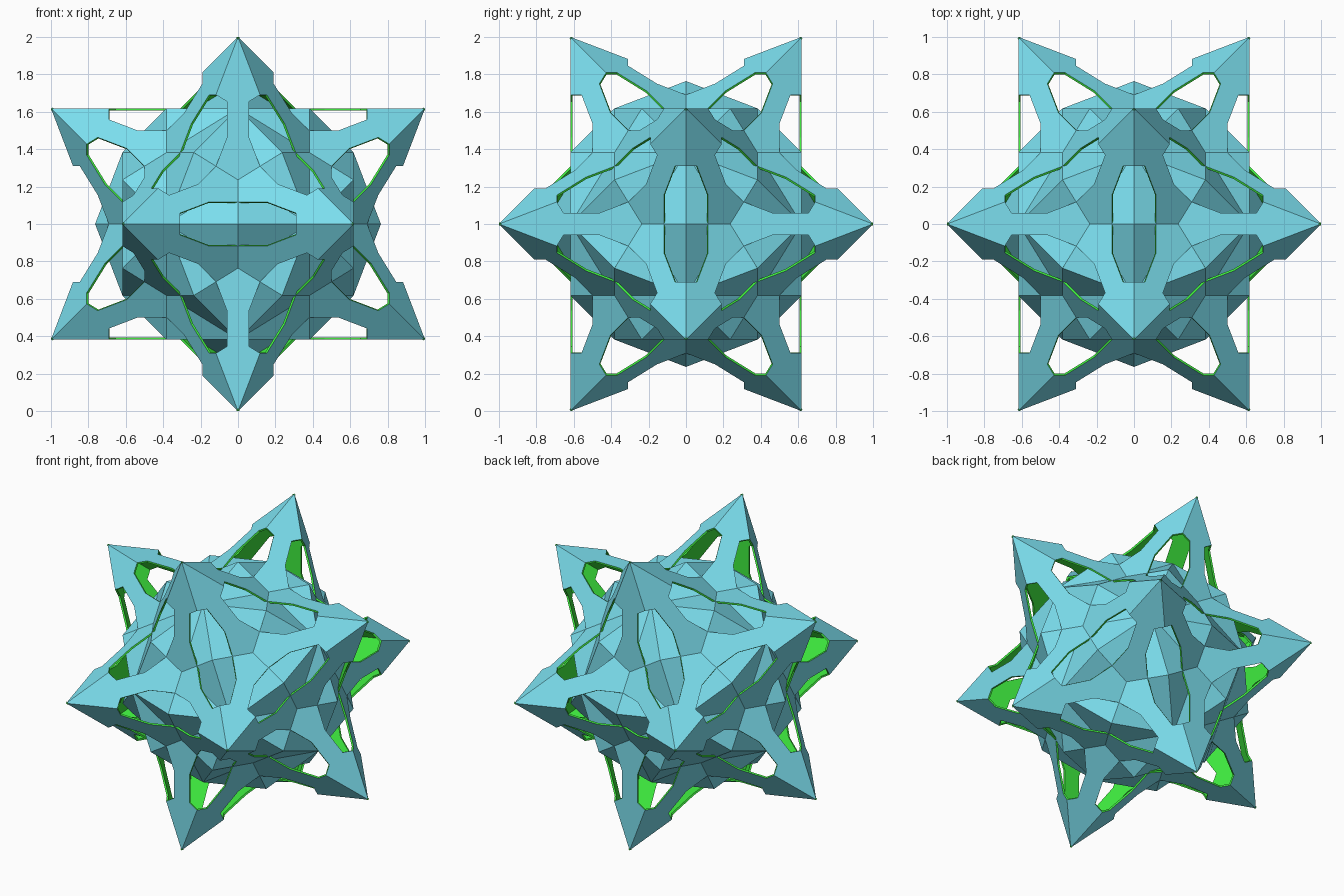
import bpy, bmesh
from mathutils import Vector

if "Cube" in bpy.data.objects:
    bpy.data.objects.remove(bpy.data.objects["Cube"])

G = (5 ** 0.5 - 1) / 2          # 0.618
THICK = 0.012


def material(name, colour):
    m = bpy.data.materials.new(name)
    m.diffuse_color = colour
    m.use_nodes = True
    m.node_tree.nodes["Principled BSDF"].inputs["Base Color"].default_value = m.diffuse_color
    return m


blue = material("outer_blue", (0.20, 0.74, 0.86, 1))
green = material("inner_green", (0.05, 0.85, 0.05, 1))


def cycle(points):
    """All three cyclic axis permutations of the points."""
    return [Vector((p[i], p[(i + 1) % 3], p[(i + 2) % 3])) for p in points for i in range(3)]


S = (-1, 1)
# 12 spike tips and the 30 two-fold plate directions
tips = cycle([(0, a * G, b) for a in S for b in S])
normals = cycle([(0, 0, s) for s in S])
normals += cycle([(a * 0.5, b * G / 2, c * (1 + G) / 2) for a in S for b in S for c in S])

# Rhombic plate outline: one quarter, with a notch in its edge
quarter = [(1, 0), (0.691, 0.118), (0.6545, 0.059), (0.4635, 0.059),
           (0.309, 0.118), (0.382, 0.236), (0, 0.382)]
upper = quarter + [(-u, w) for u, w in reversed(quarter[:-1])]
outline = upper + [(u, -w) for u, w in reversed(upper[1:-1])]

# Thirty interpenetrating plates make the hollow star
bm = bmesh.new()
for n in normals:
    tip = next(t for t in tips if abs(n.dot(t) - G) < 1e-3)
    u_dir = tip - G * n
    w_dir = n.cross(u_dir)
    base = G * n + Vector((0, 0, 1))
    outer = [bm.verts.new(base + u * u_dir + w * w_dir) for u, w in outline]
    inner = [bm.verts.new(v.co - THICK * n) for v in outer]
    bm.faces.new(outer).material_index = 0
    bm.faces.new(inner[::-1]).material_index = 1
    k = len(outer)
    for i in range(k):
        j = (i + 1) % k
        bm.faces.new((outer[i], inner[i], inner[j], outer[j])).material_index = 1

mesh = bpy.data.meshes.new("star_plates")
bm.to_mesh(mesh)
bm.free()
mesh.materials.append(blue)
mesh.materials.append(green)
star = bpy.data.objects.new("star_plates", mesh)
bpy.context.collection.objects.link(star)
